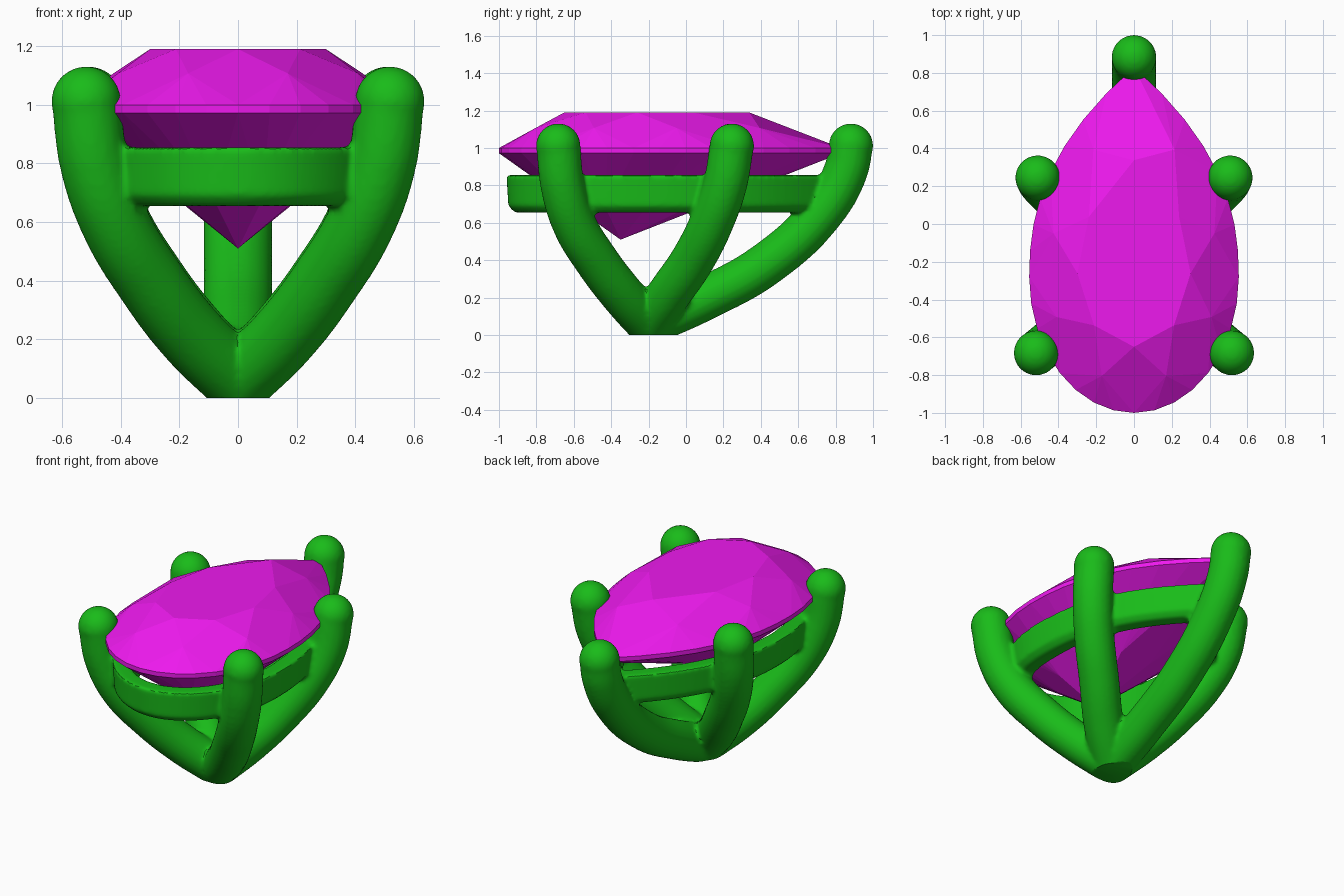
import bpy, bmesh, math
from mathutils import Vector

if "Cube" in bpy.data.objects:
    bpy.data.objects.remove(bpy.data.objects["Cube"])

N = 32          # girdle divisions of the stone
CY = -0.24      # scaling centre of the pear outline


def material(name, rgb):
    m = bpy.data.materials.new(name)
    m.diffuse_color = (*rgb, 1)
    m.use_nodes = True
    m.node_tree.nodes["Principled BSDF"].inputs["Base Color"].default_value = m.diffuse_color
    return m


def pear(i, n=N):
    """Point i of n on the pear outline; 0 is the round front, n/2 the tip."""
    i %= n
    side, j = (1, i) if i <= n / 2 else (-1, n - i)
    u = j / (n / 4)
    if u <= 1:
        a = u * math.pi / 2
        return Vector((side * 0.555 * math.sin(a), -0.28 - 0.72 * math.cos(a), 0))
    s = u - 1
    return Vector((side * 0.555 * (1 - s ** 2.3), -0.28 + 1.11 * s, 0))


def add_mesh(name, bm, mat):
    bmesh.ops.recalc_face_normals(bm, faces=bm.faces[:])
    me = bpy.data.meshes.new(name)
    bm.to_mesh(me)
    bm.free()
    ob = bpy.data.objects.new(name, me)
    bpy.context.collection.objects.link(ob)
    me.materials.append(mat)
    return ob


magenta = material("magenta", (0.85, 0.01, 0.85))
green = material("green", (0.01, 0.5, 0.01))

# Faceted pear-cut stone
bm = bmesh.new()


def scaled(i, f, z):
    p = pear(i)
    return bm.verts.new((p.x * f, CY + (p.y - CY) * f, z))


culet_co = Vector((0, -0.35, 0.51))
table = [scaled(4 * k, 0.54, 1.19) for k in range(8)]
crown = [scaled(4 * k + 2, 0.80, 1.107) for k in range(8)]
upper = [scaled(i, 1, 1.0) for i in range(N)]
lower = [scaled(i, 1, 0.972) for i in range(N)]
culet = bm.verts.new(culet_co)
pavilion = []
for k in range(8):
    p = culet_co.lerp(pear(4 * k + 2), 0.4)
    pavilion.append(bm.verts.new((p.x, p.y, 0.51 + 0.465 * 0.37)))

bm.faces.new(table)
for k in range(8):
    g = 4 * k
    bm.faces.new((table[k], crown[k], table[(k + 1) % 8]))
    bm.faces.new((table[k], crown[k - 1], upper[g], crown[k]))
    bm.faces.new((culet, pavilion[k], lower[g], pavilion[k - 1]))
    for j in range(g, g + 4):
        n = (j + 1) % N
        bm.faces.new((crown[k], upper[j], upper[n]))
        bm.faces.new((upper[j], lower[j], lower[n], upper[n]))
        bm.faces.new((pavilion[k], lower[n], lower[j]))
add_mesh("stone", bm, magenta)

# Seat ring: pear-shaped band offset inside the stone outline
bm = bmesh.new()
R = 96
profile = [(-0.04, 0.855), (-0.05, 0.69), (-0.085, 0.655), (-0.17, 0.655), (-0.14, 0.855)]
rows = []
for i in range(R):
    t = pear(i + 1, R) - pear(i - 1, R)
    nrm = Vector((t.y, -t.x, 0)).normalized()
    row = []
    for off, z in profile:
        p = pear(i, R) + nrm * off
        row.append(bm.verts.new((p.x, p.y, z)))
    rows.append(row)
for i in range(R):
    a, b = rows[i], rows[(i + 1) % R]
    for j in range(5):
        k = (j + 1) % 5
        bm.faces.new((a[j], a[k], b[k], b[j]))
parts = [add_mesh("seat_ring", bm, green)]

# Prongs: round curved rods with ball ends, meeting at the foot
RAD = 0.118
FOOT = (0, -0.2, 0.06)
front = [FOOT, (.155, -.335, .21), (.30, -.48, .40), (.42, -.60, .60), (.49, -.66, .80), (.518, -.683, 1.012)]
middle = [FOOT, (.155, -.09, .22), (.30, .04, .41), (.42, .14, .61), (.49, .21, .81), (.51, .245, 1.012)]
back = [FOOT, (0, .10, .195), (0, .43, .38), (0, .73, .66), (0, .855, .88), (0, .882, 1.012)]


def prong(name, pts, sx=1):
    pts = [Vector((p[0] * sx, p[1], p[2])) for p in pts]
    cu = bpy.data.curves.new(name, 'CURVE')
    cu.dimensions = '3D'
    cu.bevel_depth = RAD
    cu.bevel_resolution = 8
    cu.use_fill_caps = True
    sp = cu.splines.new('BEZIER')
    sp.bezier_points.add(len(pts) - 1)
    for bp, p in zip(sp.bezier_points, pts):
        bp.co = p
        bp.handle_left_type = bp.handle_right_type = 'AUTO'
    ob = bpy.data.objects.new(name, cu)
    bpy.context.collection.objects.link(ob)
    bpy.ops.object.select_all(action='DESELECT')
    ob.select_set(True)
    bpy.context.view_layer.objects.active = ob
    bpy.ops.object.convert(target='MESH')
    parts.append(bpy.context.view_layer.objects.active)
    for p in (pts[0], pts[-1]):
        b = bmesh.new()
        bmesh.ops.create_uvsphere(b, u_segments=32, v_segments=16, radius=RAD + 0.001)
        bmesh.ops.translate(b, verts=b.verts[:], vec=p)
        parts.append(add_mesh(name + "_ball", b, green))


for sx in (1, -1):
    prong("front_prong", front, sx)
    prong("middle_prong", middle, sx)
prong("back_prong", back)

# Fuse ring and prongs into one softly blended casting
bpy.ops.object.select_all(action='DESELECT')
for ob in parts:
    ob.select_set(True)
setting = parts[0]
bpy.context.view_layer.objects.active = setting
bpy.ops.object.join()
setting.name = "prong_setting"
rm = setting.modifiers.new("fuse", 'REMESH')
rm.mode = 'VOXEL'
rm.voxel_size = 0.0125
sm = setting.modifiers.new("soften", 'SMOOTH')
sm.factor = 0.5
sm.iterations = 6
for name in ("fuse", "soften"):
    bpy.ops.object.modifier_apply(modifier=name)

# Flat foot at z = 0
bm = bmesh.new()
bm.from_mesh(setting.data)
cut = bmesh.ops.bisect_plane(bm, geom=bm.verts[:] + bm.edges[:] + bm.faces[:],
                             plane_co=(0, 0, 0), plane_no=(0, 0, 1), clear_inner=True)
edges = [e for e in cut['geom_cut'] if isinstance(e, bmesh.types.BMEdge)]
bmesh.ops.holes_fill(bm, edges=edges, sides=0)
for f in bm.faces:
    f.material_index = 0
bm.to_mesh(setting.data)
bm.free()
setting.data.materials.clear()
setting.data.materials.append(green)
bpy.ops.object.shade_smooth_by_angle(angle=math.radians(40))
